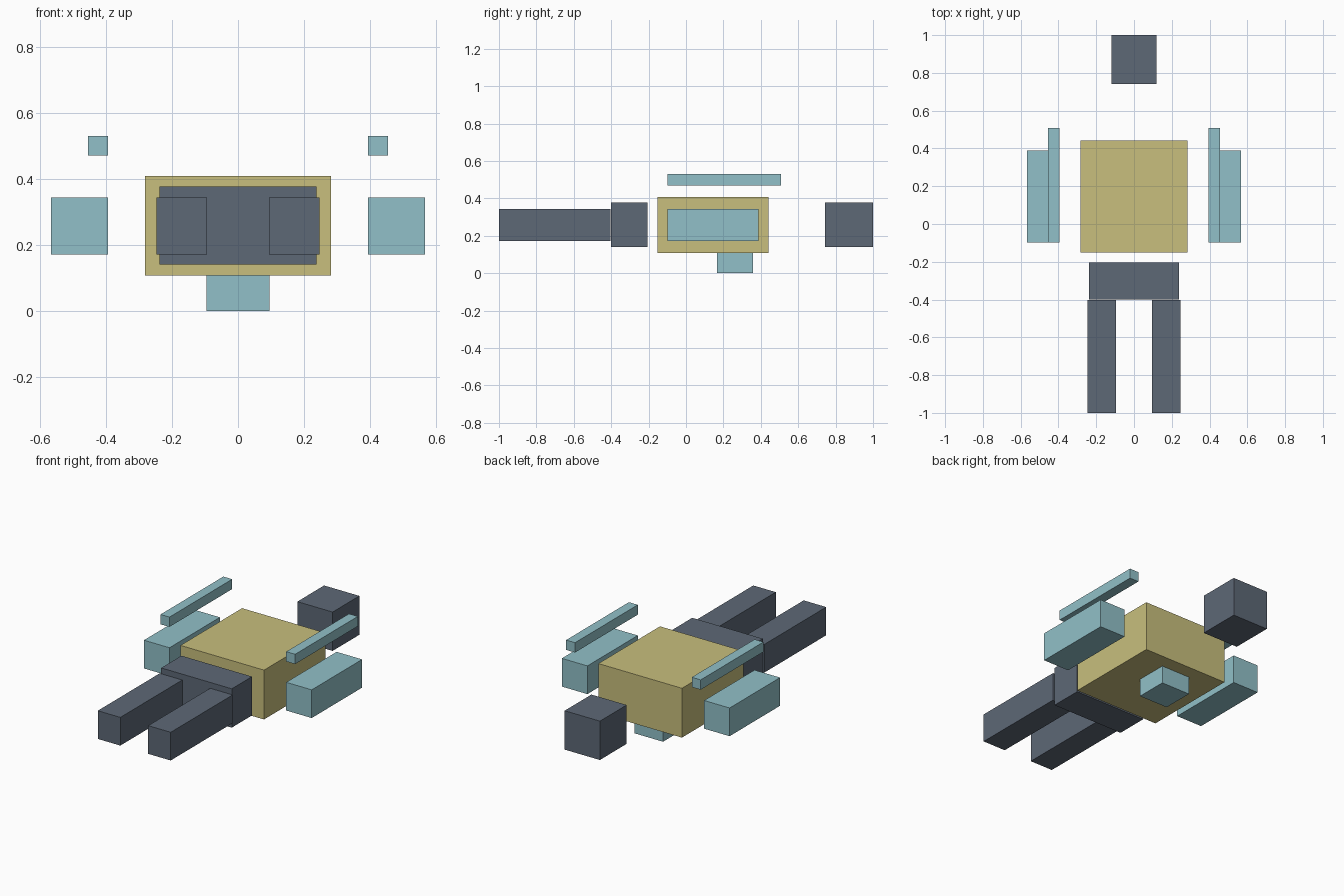
import bpy
import bmesh
from mathutils import Matrix, Vector

if "Cube" in bpy.data.objects:
    bpy.data.objects.remove(bpy.data.objects["Cube"])


def make_material(name, color):
    mat = bpy.data.materials.new(name)
    mat.diffuse_color = (*color, 1.0)
    mat.use_nodes = True
    mat.node_tree.nodes["Principled BSDF"].inputs["Base Color"].default_value = mat.diffuse_color
    return mat


khaki = make_material("khaki", (0.58, 0.52, 0.205))
slate = make_material("slate", (0.11, 0.138, 0.182))
teal = make_material("pale teal", (0.285, 0.53, 0.58))


def box(name, xs, ys, zs, mat):
    """Box spanning the given (min, max) range on each axis."""
    lo, hi = (Vector(c) for c in zip(xs, ys, zs))
    bm = bmesh.new()
    bmesh.ops.create_cube(bm, size=1.0, matrix=Matrix.Diagonal((*(hi - lo), 1.0)))
    mesh = bpy.data.meshes.new(name)
    bm.to_mesh(mesh)
    bm.free()
    mesh.materials.append(mat)
    obj = bpy.data.objects.new(name, mesh)
    obj.location = (lo + hi) / 2
    bpy.context.collection.objects.link(obj)


def box_pair(name, xs, ys, zs, mat):
    """Matching boxes on both sides of the centre line."""
    box("right_" + name, xs, ys, zs, mat)
    box("left_" + name, (-xs[1], -xs[0]), ys, zs, mat)


# Central body and the block under it
box("torso", (-0.282, 0.282), (-0.152, 0.442), (0.107, 0.408), khaki)
box("belly_block", (-0.096, 0.096), (0.166, 0.358), (0.0, 0.107), teal)

# Head and hips
box("head", (-0.119, 0.119), (0.742, 1.0), (0.14, 0.377), slate)
box("hips", (-0.238, 0.238), (-0.4, -0.205), (0.14, 0.377), slate)

# Legs, arms and raised side rails
box_pair("leg", (0.094, 0.246), (-1.0, -0.403), (0.171, 0.343), slate)
box_pair("arm", (0.394, 0.566), (-0.098, 0.388), (0.171, 0.343), teal)
box_pair("rail", (0.394, 0.454), (-0.098, 0.507), (0.47, 0.53), teal)
